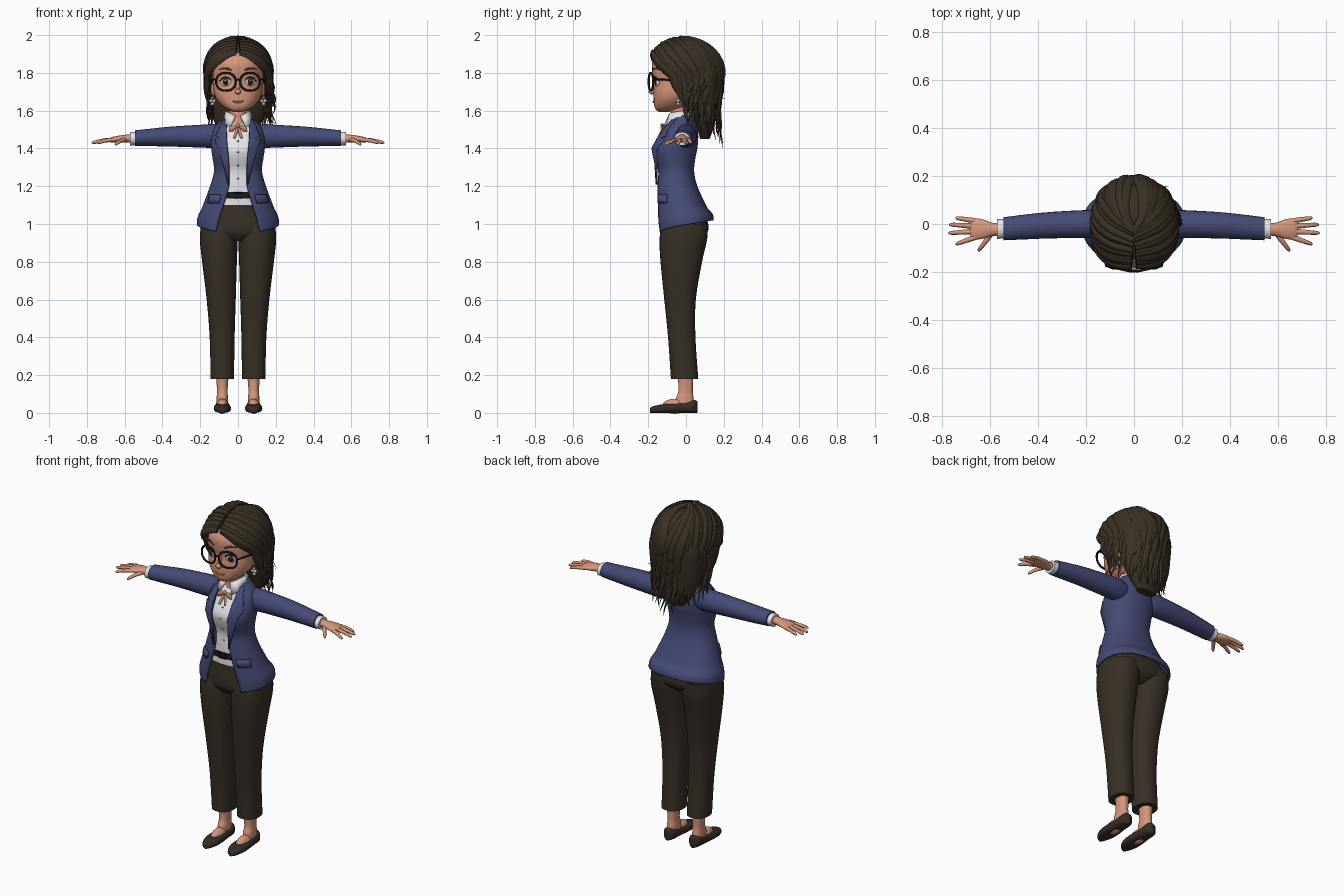
import bpy, bmesh, random
from math import sin, cos, pi, radians, asin, sqrt, copysign
from mathutils import Vector, Matrix

random.seed(4)
old = bpy.data.objects.get("Cube")
if old:
    bpy.data.objects.remove(old)

def material(name, *rgb):
    m = bpy.data.materials.new(name)
    m.use_nodes = True
    m.diffuse_color = (*rgb, 1)
    m.node_tree.nodes["Principled BSDF"].inputs["Base Color"].default_value = (*rgb, 1)
    return m

SKIN = material("skin", .68, .31, .2)
HAIR = material("dark brown hair", .042, .03, .018)
PANTS = material("brown trousers", .04, .029, .019)
NAVY = material("navy cloth", .06, .07, .18)
WHITE = material("white cloth", .8, .8, .82)
BLACK = material("black", .01, .01, .01)
SHOE = material("brown shoe", .036, .026, .02)
BOW = material("copper ribbon", .58, .25, .15)
LIP = material("lips", .5, .16, .12)
SILVER = material("silver", .5, .5, .52)

# ---------- helpers ----------
def finish(bm, name, mat, thick=0):
    bmesh.ops.recalc_face_normals(bm, faces=bm.faces[:])
    me = bpy.data.meshes.new(name)
    bm.to_mesh(me)
    bm.free()
    me.materials.append(mat)
    me.shade_smooth()
    me.set_sharp_from_angle(angle=radians(50))
    ob = bpy.data.objects.new(name, me)
    bpy.context.scene.collection.objects.link(ob)
    if thick:
        mod = ob.modifiers.new("thickness", 'SOLIDIFY')
        mod.thickness, mod.offset = thick, 0
    return ob

def stitch(bm, rings, around=True, loop=False):
    m, n = len(rings), len(rings[0])
    for i in range(m if loop else m - 1):
        a, b = rings[i], rings[(i + 1) % m]
        for j in range(n if around else n - 1):
            k = (j + 1) % n
            bm.faces.new((a[j], a[k], b[k], b[j]))
    if around and not loop:
        bm.faces.new(rings[0][::-1])
        bm.faces.new(rings[-1])

def skin(name, rings, mat, around=True, thick=0):
    bm = bmesh.new()
    stitch(bm, [[bm.verts.new(p) for p in r] for r in rings], around)
    return finish(bm, name, mat, thick)

def smooth_rows(rows, k=4):
    out, last = [], len(rows) - 1
    for i in range(last):
        quad = (rows[max(i - 1, 0)], rows[i], rows[i + 1], rows[min(i + 2, last)])
        for t in (j / k for j in range(k)):
            out.append(tuple(b + .5 * t * (c - a + t * (2*a - 5*b + 4*c - d + t * (3*b - a - 3*c + d)))
                             for a, b, c, d in zip(*quad)))
    return out + [rows[-1]]

def power(v, e=.88):
    return copysign(abs(v) ** e, v)

def body_ring(row, cx=0, start=0, n=40):
    z, front, back, rx = row[:4]
    angles = [start + (2 * pi - 2 * start) * i / (n - 1 if start else n) for i in range(n)]
    return [Vector((cx + rx * power(sin(a)), (front + back) / 2 - (back - front) / 2 * power(cos(a)), z))
            for a in angles]

def body(name, rows, mat, cx=0):
    return skin(name, [body_ring(r, cx) for r in smooth_rows(rows)], mat)

def limb(name, rows, mat, side):
    # rows along x: x, y centre, z centre, y radius, z radius
    rings = [[(side * x, y + ry * cos(a), z + rz * sin(a)) for a in (2 * pi * i / 24 for i in range(24))]
             for x, y, z, ry, rz in smooth_rows(rows)]
    return skin(name, rings, mat)

def front_y(rows, x, z):
    table = smooth_rows(rows, 8)
    z0, front, back, rx = min(table, key=lambda r: abs(r[0] - z))[:4]
    s = min(abs(x) / rx, .97) ** (1 / .88)
    return (front + back) / 2 - (back - front) / 2 * sqrt(1 - s * s) ** .88

def plate(name, rows, lines, mat, side, off=.011):
    grid = [[(side * x, front_y(rows, x, z) - off, z) for x in (a + (b - a) * j / 6 for j in range(7))]
            for z, a, b in lines]
    return skin(name, grid, mat, around=False, thick=.008)

def ball(name, loc, scale, mat, turn=0):
    bm = bmesh.new()
    bmesh.ops.create_uvsphere(bm, u_segments=24, v_segments=14, radius=1, matrix=Matrix.Translation(loc)
                              @ Matrix.Rotation(turn, 4, 'Z') @ Matrix.Diagonal((*scale, 1)))
    return finish(bm, name, mat)

def sweep(bm, pts, radii, ref, n=8, flat=1, loop=False):
    rings, m = [], len(pts)
    for i, p in enumerate(pts):
        a = pts[i - 1] if loop or i else p
        b = pts[(i + 1) % m] if loop or i < m - 1 else p
        t = (b - a).normalized()
        u = t.cross(ref(p)).normalized()
        v = u.cross(t)
        rings.append([bm.verts.new(p + radii[i] * (u * cos(q) + v * sin(q) * flat))
                      for q in (2 * pi * j / n for j in range(n))])
    stitch(bm, rings, loop=loop)

def rod(name, pts, radii, mat, ref=(0, 0, 1), **kw):
    bm = bmesh.new()
    radii = radii if isinstance(radii, (list, tuple)) else [radii] * len(pts)
    sweep(bm, [Vector(p) for p in pts], radii, lambda p: Vector(ref), **kw)
    return finish(bm, name, mat)

# ---------- jacket and shirt: z, front y, back y, half width, opening half width ----------
COAT = [(.96, -.152, .142, .212, .115), (1.02, -.155, .137, .208, .102), (1.1, -.152, .1, .18, .076),
        (1.2, -.15, .055, .143, .048), (1.28, -.147, .038, .122, .046), (1.35, -.17, .045, .13, .05),
        (1.4, -.175, .055, .137, .055), (1.46, -.142, .06, .135, .06), (1.51, -.107, .056, .12, .062),
        (1.545, -.085, .048, .088, .062), (1.57, -.078, .038, .066, .06)]
rings = []
for row in smooth_rows(COAT):
    ring = body_ring(row, start=asin((row[4] / row[3]) ** (1 / .88)), n=49)
    for i, p in enumerate(ring):  # hem rises towards the back
        p.z += .06 * sin(pi * i / 48) * max(0, 1 - (row[0] - .96) / .12)
    rings.append(ring)
skin("jacket", rings, NAVY, around=False, thick=.01)
body("shirt", [(z, f + .012, b - .015, rx * .93) for z, f, b, rx, w in COAT[2:]], WHITE)
for z in (1.24, 1.31, 1.38, 1.44):
    ball("shirt_button", (0, front_y(COAT, 0, z) + .011, z), (.005, .004, .005), SILVER)

# ---------- trousers, belt ----------
body("trouser_seat", [(.91, -.1, .06, .1), (.95, -.135, .11, .185), (1, -.14, .118, .193),
                      (1.08, -.135, .085, .165), (1.15, -.132, .045, .13)], PANTS)
body("belt", [(1.135, -.143, .05, .138), (1.17, -.143, .045, .134)], BLACK)
rod("belt_buckle", [(x, -.146, 1.152 + z) for x, z in ((-.02, -.014), (.02, -.014), (.02, .014), (-.02, .014))],
    .004, BLACK, (0, 1, 0), loop=True)
LEG = [(.18, -.08, .065, .062, .083), (.4, -.095, .05, .066, .084), (.6, -.115, .052, .077, .089),
       (.8, -.135, .085, .092, .098), (.92, -.14, .112, .1, .102), (1, -.13, .115, .095, .1)]

for s in (1, -1):
    side = "left" if s > 0 else "right"
    skin(side + "_trouser_leg", [body_ring(r, s * r[4], n=32) for r in smooth_rows(LEG)], PANTS)
    # feet and flat shoes
    body(side + "_ankle", [(.03, -.05, .045, .03), (.08, -.052, .04, .03), (.12, -.04, .036, .028),
                           (.22, -.045, .04, .035)], SKIN, s * .083)
    ball(side + "_instep", (s * .083, -.06, .035), (.032, .066, .04), SKIN)
    shoe = smooth_rows([(-.19, .006, .025), (-.178, .026, .034), (-.135, .043, .044), (-.08, .045, .05),
                        (-.02, .038, .056), (.03, .036, .066), (.053, .025, .066), (.062, .006, .055)])
    skin(side + "_shoe", [[(s * .083 + w * power(cos(a), .8), y, h / 2 + h / 2 * power(sin(a), .7))
                           for a in (2 * pi * i / 24 for i in range(24))] for y, w, h in shoe], SHOE)
    # lapel, pocket flap
    plate(side + "_lapel", COAT, [(1.552, .06, .078), (1.5, .061, .1), (1.463, .06, .118), (1.455, .06, .09),
                                  (1.447, .059, .122), (1.4, .055, .105), (1.32, .048, .078),
                                  (1.21, .046, .052)], NAVY, s)
    plate(side + "_pocket_flap", COAT, [(1.155, .09, .15), (1.13, .095, .155), (1.11, .1, .16)], NAVY, s)
    # arm
    limb(side + "_sleeve", [(.07, 0, 1.465, .045, .05), (.12, 0, 1.466, .056, .063), (.2, 0, 1.465, .058, .06),
                            (.35, -.005, 1.463, .055, .053), (.45, -.012, 1.459, .052, .047),
                            (.545, -.02, 1.455, .048, .041)], NAVY, s)
    limb(side + "_cuff", [(.52, -.02, 1.453, .04, .035), (.572, -.021, 1.451, .041, .035)], WHITE, s)
    limb(side + "_palm", [(.55, -.02, 1.453, .027, .023), (.59, -.023, 1.452, .028, .021),
                          (.63, -.021, 1.45, .04, .018), (.665, -.021, 1.446, .044, .015),
                          (.682, -.021, 1.444, .034, .01)], SKIN, s)
    fingers = {"little": (.655, .012, .745, .026), "ring": (.665, -.009, .772, -.002),
               "middle": (.665, -.031, .775, -.038), "index": (.655, -.053, .745, -.085),
               "thumb": (.595, -.04, .65, -.113)}
    for finger, (x0, y0, x1, y1) in fingers.items():
        drop = .028 if finger == "thumb" else .018
        pts = [(s * (x0 + (x1 - x0) * t), y0 + (y1 - y0) * t, 1.446 - drop * t * t)
               for t in (0, .3, .6, .85, .96, 1)]
        rod(f"{side}_{finger}_finger", pts, (.011, .011, .0095, .0085, .006, .002), SKIN)
    # shirt collar wing
    skin(side + "_collar_wing", [[(s * .012, -.092, 1.572), (s * .04, -.117, 1.512)],
                                 [(s * .045, -.082, 1.588), (s * .066, -.098, 1.53)],
                                 [(s * .062, -.03, 1.597), (s * .078, -.03, 1.552)],
                                 [(s * .03, .022, 1.6), (s * .04, .04, 1.56)]], WHITE, around=False, thick=.007)
    # neck bow halves
    rod(side + "_bow_loop", [(s * x, -.125, z) for x, z in ((.002, 1.515), (.02, 1.515), (.036, 1.502), (.047, 1.49))],
        (.006, .012, .015, .003), BOW, (0, 1, 0), flat=.6)
    rod(side + "_bow_tail", [(s * .004, -.122, 1.515), (s * .012, -.137, 1.48), (s * .02, -.15, 1.455)],
        (.005, .008, .007), BOW, (0, 1, 0), flat=.4)
ball("bow_knot", (0, -.125, 1.52), (.011, .011, .013), BOW)

# ---------- head ----------
body("neck", [(1.52, -.085, .015, .05), (1.58, -.08, .012, .043), (1.66, -.08, .02, .045)], SKIN)
HEAD = [(1.592, -.14, -.09, .018), (1.604, -.158, -.06, .05), (1.625, -.168, 0, .083), (1.66, -.171, .04, .113),
        (1.7, -.172, .07, .127), (1.75, -.168, .1, .132), (1.8, -.178, .11, .132), (1.86, -.178, .11, .122),
        (1.92, -.135, .09, .09), (1.96, -.06, .05, .04)]
face = body("head", HEAD, SKIN)
face.data.materials.append(HAIR)
for p in face.data.polygons:  # hairline
    c = p.center
    p.material_index = int(c.z > 1.9 - 5 * c.x * c.x or c.y > .02)
ball("nose_tip", (0, -.178, 1.7), (.017, .02, .014), SKIN)
ball("nose_bridge", (0, -.166, 1.73), (.011, .012, .035), SKIN)
rod("mouth", [(x, front_y(HEAD, x, 1.65) - .001, 1.645 + 8 * x * x) for x in (-.033, -.02, -.008, .008, .02, .033)],
    (.001, .004, .0055, .0055, .004, .001), LIP)
for s in (1, -1):
    side = "left" if s > 0 else "right"
    y = front_y(HEAD, .064, 1.752)
    for part, mat, out, size in (("eye_white", WHITE, -.004, (.028, .012, .025)), ("iris", HAIR, .006, (.017, .004, .018)),
                                 ("pupil", BLACK, .009, (.009, .003, .01)),
                                 ("glint", WHITE, .012, (.004, .002, .004))):
        lift = .007 if part == "glint" else 0
        ball(f"{side}_{part}", (s * (.064 + out * .3), y - out, 1.752 + lift), size, mat, s * .3)
    arc = (-.03, -.018, 0, .018, .033)
    rod(side + "_lashes", [(s * (.064 + d), front_y(HEAD, .064 + d, 1.76) - .008, 1.777 - 20 * d * d) for d in arc],
        (.001, .003, .004, .004, .002), BLACK, (0, 1, 0))
    rod(side + "_eyebrow", [(s * (.066 + d), front_y(HEAD, .066 + d, 1.82) - .002, 1.824 - 9 * d * d + d * .1) for d in arc],
        (.004, .006, .006, .005, .002), HAIR, (0, 1, 0), flat=.5)
    # glasses
    turn = Matrix.Rotation(s * .22, 3, 'Z')
    rim = [Vector((s * .064, -.186, 1.753)) + turn @ Vector((.053 * power(cos(a)), 0, .047 * power(sin(a))))
           for a in (2 * pi * i / 28 for i in range(28))]
    rod(side + "_glasses_rim", rim, .0058, BLACK, (0, 1, 0), loop=True)
    rod(side + "_glasses_temple", [(s * .116, -.172, 1.765), (s * .133, -.12, 1.765), (s * .14, -.01, 1.755)], .005, BLACK)
    ball(side + "_ear", (s * .13, -.025, 1.715), (.013, .024, .038), SKIN, s * -.3)
    for dz, dx, r in ((0, 0, .007), (-.016, .007, .01), (-.017, -.009, .01), (-.032, 0, .01)):
        ball(side + "_earring", (s * (.136 + dx), -.042, 1.668 + dz), (r, r, r), SILVER)
rod("glasses_bridge", [(-.015, -.194, 1.76), (0, -.198, 1.765), (.015, -.194, 1.76)], .005, BLACK)

# ---------- hair ----------
ball("hair_cap", (0, .02, 1.81), (.157, .165, .165), HAIR)
body("hair_back_mass", [(1.45, .075, .125, .06), (1.52, .055, .15, .115), (1.6, .025, .17, .145),
                        (1.7, .0, .18, .158), (1.8, -.01, .185, .16), (1.88, .02, .15, .12)], HAIR)
CENTRE = Vector((0, -.01, 1.81))

def lock(bm, s, phi, k, z_end, width, wave):
    f = min(max((phi - 70) / 60, 0), 1)
    pts = []
    for u in (i / 9 for i in range(10)):  # from the parting over the crown
        th = radians(58 - 52 * f + (40 + 52 * f) * u ** 1.2)
        ph = radians(4 + (phi - 4) * u ** (.8 - .64 * f))
        pts.append(CENTRE + k * Vector((s * .17 * sin(th) * sin(ph), -.2 * sin(th) * cos(ph), .173 * cos(th))))
    last, phase = pts[-1], random.uniform(0, 6)
    out = Vector((last.x, last.y, 0)).normalized()
    across = Vector((-out.y, out.x, 0))
    for v in (i / 9 for i in range(1, 10)):  # hanging wavy length
        p = Vector((last.x * (1 - .2 * v * v), last.y + (max(last.y * .86, .03) - last.y) * v,
                    last.z + (z_end - last.z) * v))
        p += out * (wave * v * sin(7 * v + phase) + .02 * v ** 4) + across * wave * v * cos(8 * v + phase)
        p.x += .022 * v if s > 0 else 0
        pts.append(p)
    qs = [i / (len(pts) - 1) for i in range(len(pts))]
    radii = [width * min(.55 + 2 * q, 1, .04 + 2.4 * (1 - q)) for q in qs]
    sweep(bm, pts, radii, lambda p: p - Vector((0, -.01, min(p.z, 1.81))), flat=.62)

bm = bmesh.new()
for s in (1, -1):
    for i in range(15):  # full length locks
        phi = 72 + 108 * i / 14
        lock(bm, s, phi, random.uniform(.98, 1.02), 1.56 - .13 * i / 14 + random.uniform(-.03, .03), .025, .014)
    for i in range(10):  # shorter top layer with flicked tips
        phi = 76 + 100 * i / 9
        lock(bm, s, phi + random.uniform(-4, 4), random.uniform(1.02, 1.05),
             random.uniform(1.54, 1.72), .019, .022)
for i in range(5):  # loose curls on the fuller side
    lock(bm, 1, 82 + 9 * i, 1.03, random.uniform(1.5, 1.64), .017, .034)
finish(bm, "hair_locks", HAIR)
